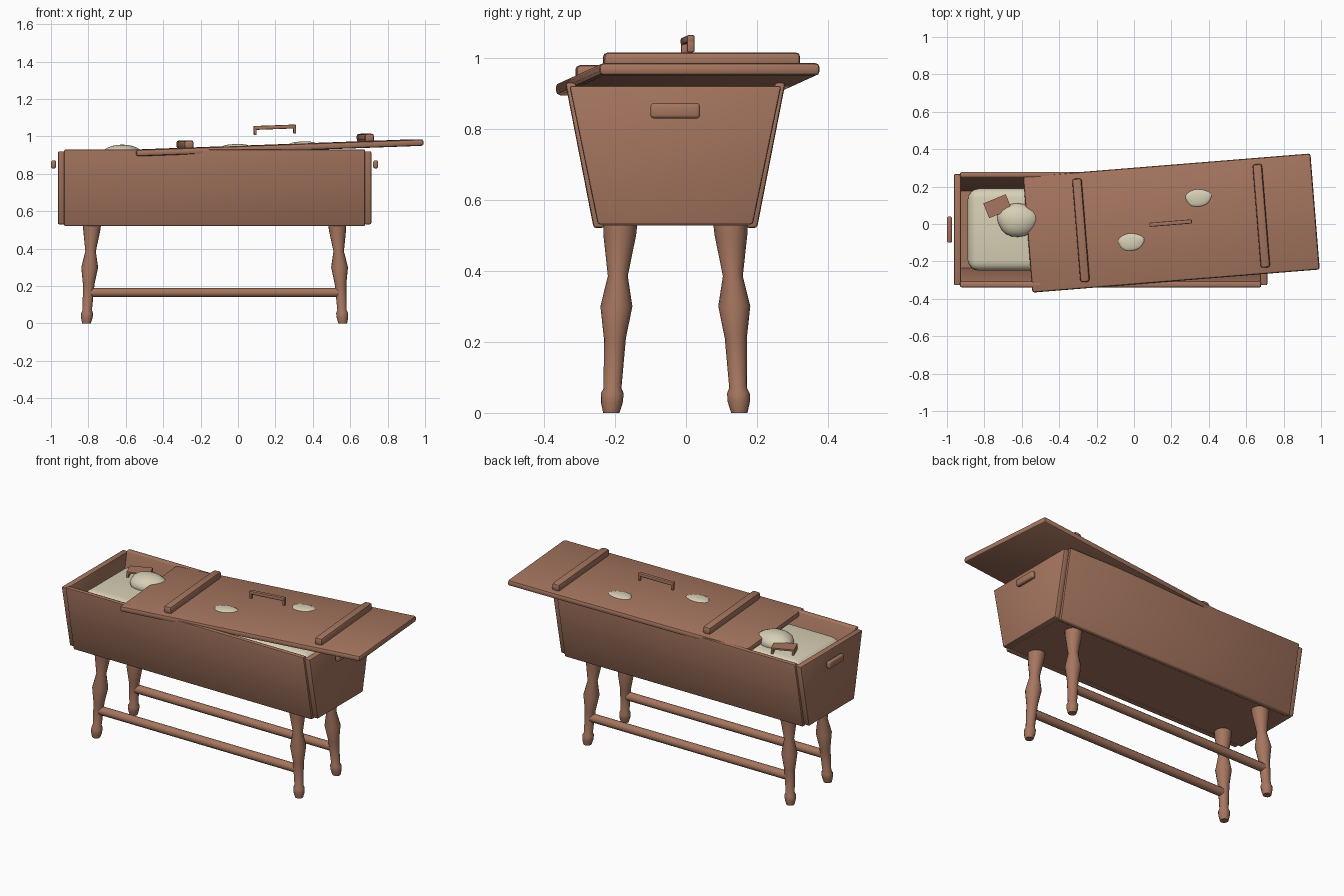
import bpy, bmesh, math, random
from mathutils import Matrix, Vector

if "Cube" in bpy.data.objects:
    bpy.data.objects.remove(bpy.data.objects["Cube"])

random.seed(4)
CX, CY = -0.125, -0.03          # centre of the trough


def material(name, rgb):
    m = bpy.data.materials.new(name)
    m.diffuse_color = (*rgb, 1)
    m.use_nodes = True
    m.node_tree.nodes["Principled BSDF"].inputs["Base Color"].default_value = m.diffuse_color
    return m


WOOD = material("warm_wood", (0.38, 0.18, 0.115))
DOUGH = material("pale_dough", (0.68, 0.62, 0.46))


def finish(name, bm, mat, matrix=None, bevel=0, segments=2):
    bmesh.ops.recalc_face_normals(bm, faces=bm.faces)
    if bevel:
        bmesh.ops.bevel(bm, geom=bm.edges[:], offset=bevel, segments=segments,
                        profile=0.5, affect='EDGES', clamp_overlap=True)
    me = bpy.data.meshes.new(name)
    bm.to_mesh(me)
    bm.free()
    ob = bpy.data.objects.new(name, me)
    bpy.context.collection.objects.link(ob)
    me.materials.append(mat)
    ob.matrix_world = matrix or Matrix()
    bpy.ops.object.select_all(action='DESELECT')
    ob.select_set(True)
    bpy.context.view_layer.objects.active = ob
    bpy.ops.object.shade_smooth_by_angle(angle=math.radians(40))
    return ob


def box(name, loc, size, mat=WOOD, matrix=None, bevel=0.008, segments=2):
    bm = bmesh.new()
    bmesh.ops.create_cube(bm, size=1)
    bmesh.ops.scale(bm, verts=bm.verts, vec=size)
    bmesh.ops.translate(bm, verts=bm.verts, vec=loc)
    return finish(name, bm, mat, matrix, bevel, segments)


def prism(name, profile, x0, x1, bevel):
    """Extrude a (y, z) outline along x."""
    bm = bmesh.new()
    face = bm.faces.new([bm.verts.new((x0, y, z)) for y, z in profile])
    out = bmesh.ops.extrude_face_region(bm, geom=[face])
    bmesh.ops.translate(bm, vec=(x1 - x0, 0, 0),
                        verts=[g for g in out["geom"] if isinstance(g, bmesh.types.BMVert)])
    return finish(name, bm, WOOD, None, bevel)


def blob(name, loc, size, wobble, matrix=None):
    bm = bmesh.new()
    bmesh.ops.create_uvsphere(bm, u_segments=20, v_segments=12, radius=1)
    for v in bm.verts:
        a = math.atan2(v.co.y, v.co.x)
        k = 1 + wobble * (math.sin(3 * a + 0.5) + 0.6 * math.sin(5 * a))
        v.co = Vector((v.co.x * size[0] * k, v.co.y * size[1] * k, v.co.z * size[2]))
    bmesh.ops.translate(bm, verts=bm.verts, vec=loc)
    return finish(name, bm, DOUGH, matrix)


# Trough: sloping side boards, end panels, bottom
for s, side in ((-1, "front"), (1, "back")):
    prism(side + "_side_board",
          [(CY + s * y, z) for y, z in ((0.31, 0.93), (0.28, 0.93), (0.20, 0.52), (0.23, 0.52))],
          CX - 0.805, CX + 0.805, 0.008)
for s, side in ((-1, "left"), (1, "right")):
    prism(side + "_end_panel",
          [(CY + y, z) for y, z in ((-0.298, 0.92), (0.298, 0.92), (0.218, 0.53), (-0.218, 0.53))],
          CX + s * 0.80, CX + s * 0.838, 0.007)
    box(side + "_end_grip", (CX + s * 0.861, CY, 0.85), (0.027, 0.14, 0.043), bevel=0.01, segments=3)
box("trough_bottom", (CX, CY, 0.54), (1.61, 0.42, 0.025), bevel=0)

# Turned legs, splayed outwards
LEG = ((0.0, 0.53), (0.048, 0.53), (0.046, 0.50), (0.028, 0.385), (0.045, 0.30), (0.031, 0.21),
       (0.025, 0.07), (0.032, 0.055), (0.031, 0.03), (0.023, 0.0), (0.0, 0.0))
for sx in (-1, 1):
    for sy in (-1, 1):
        bm = bmesh.new()
        verts = [bm.verts.new((r, 0, z)) for r, z in LEG]
        edges = [bm.edges.new(p) for p in zip(verts, verts[1:])]
        bmesh.ops.spin(bm, geom=verts + edges, cent=(0, 0, 0), axis=(0, 0, 1),
                       angle=2 * math.pi, steps=16, use_merge=True)
        bmesh.ops.remove_doubles(bm, verts=bm.verts, dist=1e-4)
        for v in bm.verts:
            t = 1 - v.co.z / 0.53
            v.co.x += CX + sx * (0.655 + 0.03 * t)
            v.co.y += CY + sy * (0.155 + 0.025 * t)
        finish("leg", bm, WOOD)

# Stretchers between the legs
for s in (-1, 1):
    bm = bmesh.new()
    bmesh.ops.create_cone(bm, segments=12, radius1=0.025, radius2=0.025, depth=1.34, cap_ends=True)
    finish("stretcher", bm, WOOD, Matrix.Translation((CX, CY + s * 0.173, 0.165))
           @ Matrix.Rotation(math.pi / 2, 4, 'Y'))

# Dough mass in the trough, widening upwards, and a lump on top
bm = bmesh.new()
bmesh.ops.create_cube(bm, size=1)
for v in bm.verts:
    half = 0.228 if v.co.z > 0 else 0.18
    v.co = Vector((CX + math.copysign(0.765, v.co.x), CY + math.copysign(half, v.co.y),
                   0.89 if v.co.z > 0 else 0.56))
finish("dough_mass", bm, DOUGH, None, 0.06, 4)
blob("dough_lump", (-0.62, 0.022, 0.90), (0.112, 0.09, 0.056), 0.03)

# Scraper resting on the dough
scraper = Matrix.Translation((-0.73, 0.095, 0.918)) @ Matrix.Rotation(math.radians(22), 4, 'Z')
box("scraper_blade", (0, 0, 0), (0.13, 0.085, 0.01), matrix=scraper, bevel=0)
for s in (-1, 1):
    box("scraper_edge", (s * 0.059, 0, -0.018), (0.012, 0.085, 0.03), matrix=scraper, bevel=0)

# Lid lying askew with cleats, handle and dough patches
lid = (Matrix.Translation((0.20, 0.005, 0.939)) @ Matrix.Rotation(math.radians(4.6), 4, 'Z')
       @ Matrix.Rotation(math.radians(-2.1), 4, 'Y'))
box("lid", (0, 0, 0), (1.542, 0.622, 0.035), matrix=lid, bevel=0.012)
for s in (-1, 1):
    box("lid_cleat", (s * 0.484, 0, 0.035), (0.05, 0.555, 0.045), matrix=lid, bevel=0.013)
    box("lid_handle_post", (s * 0.106, 0, 0.09), (0.014, 0.02, 0.036), matrix=lid, bevel=0.003)
box("lid_handle_bar", (0, 0, 0.11), (0.228, 0.022, 0.021), matrix=lid, bevel=0.005)
for x, y in ((-0.222, -0.083), (0.155, 0.123)):
    blob("dough_patch", (x, y, 0.016), (0.07, 0.047, 0.012), 0.04, lid)
